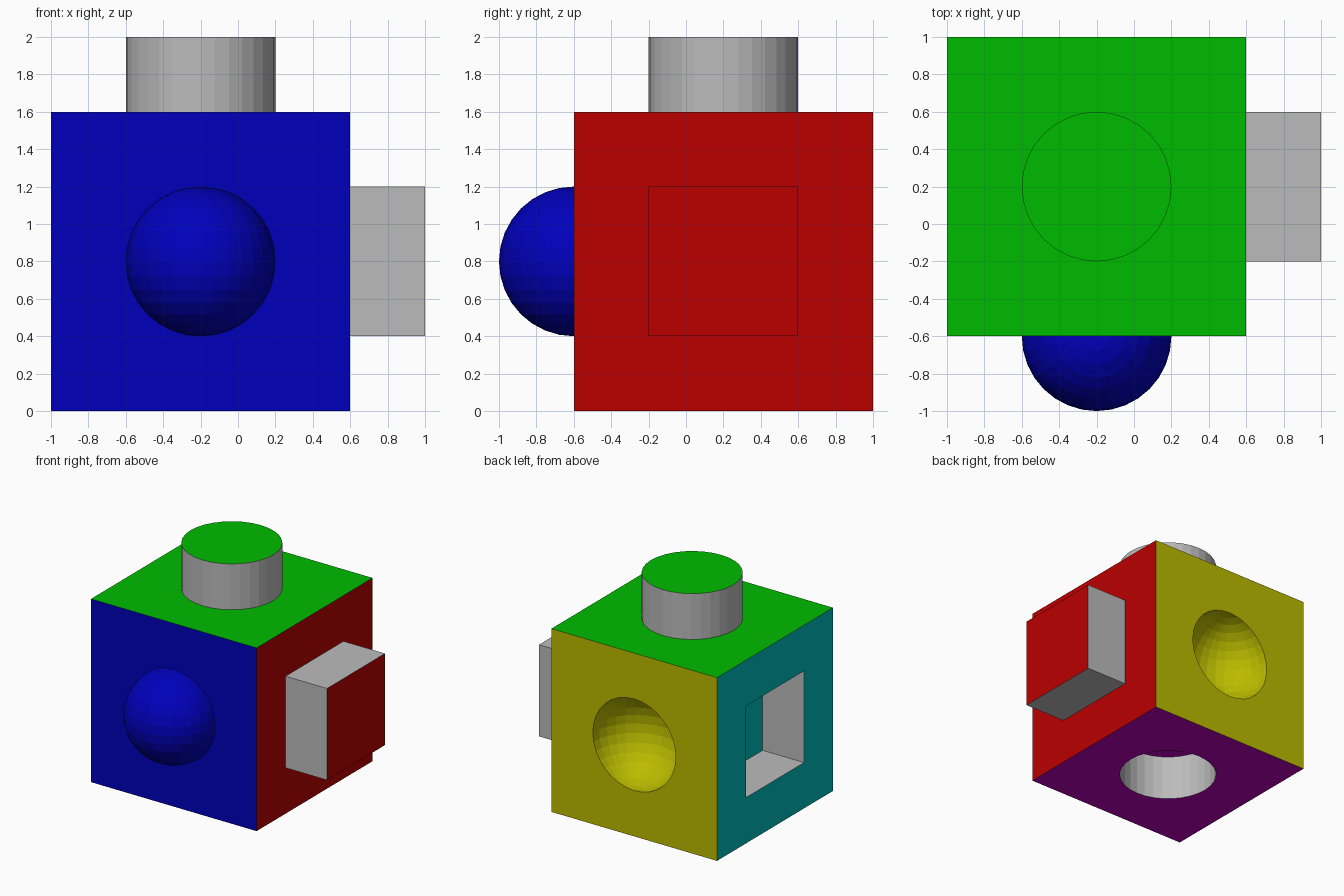
import bpy, bmesh
from mathutils import Vector, Matrix

if "Cube" in bpy.data.objects:
    bpy.data.objects.remove(bpy.data.objects["Cube"])

LO, HI = 0.0, 0.5
COLOURS = {
    "grey": (HI, HI, HI), "blue": (LO, LO, HI), "red": (HI, LO, LO),
    "green": (LO, HI, LO), "yellow": (HI, HI, LO),
    "teal": (LO, HI, HI), "purple": (HI, LO, HI),
}
NAMES = list(COLOURS)
MATS = []
for n, c in COLOURS.items():
    m = bpy.data.materials.new(n)
    m.diffuse_color = (*c, 1)
    m.use_nodes = True
    m.node_tree.nodes["Principled BSDF"].inputs["Base Color"].default_value = m.diffuse_color
    MATS.append(m)

X, Y, Z = Vector((1, 0, 0)), Vector((0, 1, 0)), Vector((0, 0, 1))
CENTRE = Vector((-0.2, 0.2, 0.8))
HALF, R = 0.8, 0.4


def make(name, kind, loc, size, paint, base="grey"):
    """Primitive whose faces take a colour by the direction they face."""
    bm = bmesh.new()
    if kind == "box":
        bmesh.ops.create_cube(bm, size=1)
    elif kind == "cylinder":
        bmesh.ops.create_cone(bm, cap_ends=True, segments=32,
                              radius1=0.5, radius2=0.5, depth=1)
    else:
        bmesh.ops.create_uvsphere(bm, u_segments=32, v_segments=16, radius=0.5)
    bmesh.ops.transform(bm, verts=bm.verts,
                        matrix=Matrix.Translation(loc) @ Matrix.Diagonal((*size, 1)))
    bm.normal_update()
    for f in bm.faces:
        f.material_index = NAMES.index(base)
        for direction, colour in paint:
            if f.normal.dot(direction) > 0.999:
                f.material_index = NAMES.index(colour)
    me = bpy.data.meshes.new(name)
    bm.to_mesh(me)
    bm.free()
    for m in MATS:
        me.materials.append(m)
    ob = bpy.data.objects.new(name, me)
    bpy.context.collection.objects.link(ob)
    return ob


# Cube body, one colour per side
block = make("connector_block", "box", CENTRE, (2 * HALF,) * 3,
             [(X, "red"), (-X, "teal"), (Y, "yellow"), (-Y, "blue"),
              (Z, "green"), (-Z, "purple")])


def combine(tool, operation):
    mod = block.modifiers.new(tool.name, "BOOLEAN")
    mod.object, mod.operation, mod.solver = tool, operation, "EXACT"
    tool.hide_render = True
    tool.display_type = "WIRE"


D = 2 * R
# Pegs: each runs 0.2 into the block and stands 0.4 out of it
combine(make("square_peg", "box", CENTRE + X * (HALF + 0.1), (0.6, D, D),
             [(X, "red")]), "UNION")
combine(make("round_peg", "cylinder", CENTRE + Z * (HALF + 0.1), (D, D, 0.6),
             [(Z, "green")]), "UNION")
combine(make("ball_peg", "sphere", CENTRE - Y * HALF, (D, D, D), [], "blue"), "UNION")

# Matching sockets on the opposite sides, 0.4 deep
combine(make("square_socket_cutter", "box", CENTRE - X * (HALF + 0.1), (1.0, D, D),
             [(X, "teal")]), "DIFFERENCE")
combine(make("round_socket_cutter", "cylinder", CENTRE - Z * (HALF + 0.1), (D, D, 1.0),
             [(Z, "purple")]), "DIFFERENCE")
combine(make("ball_socket_cutter", "sphere", CENTRE + Y * HALF, (D, D, D), [], "yellow"),
        "DIFFERENCE")
